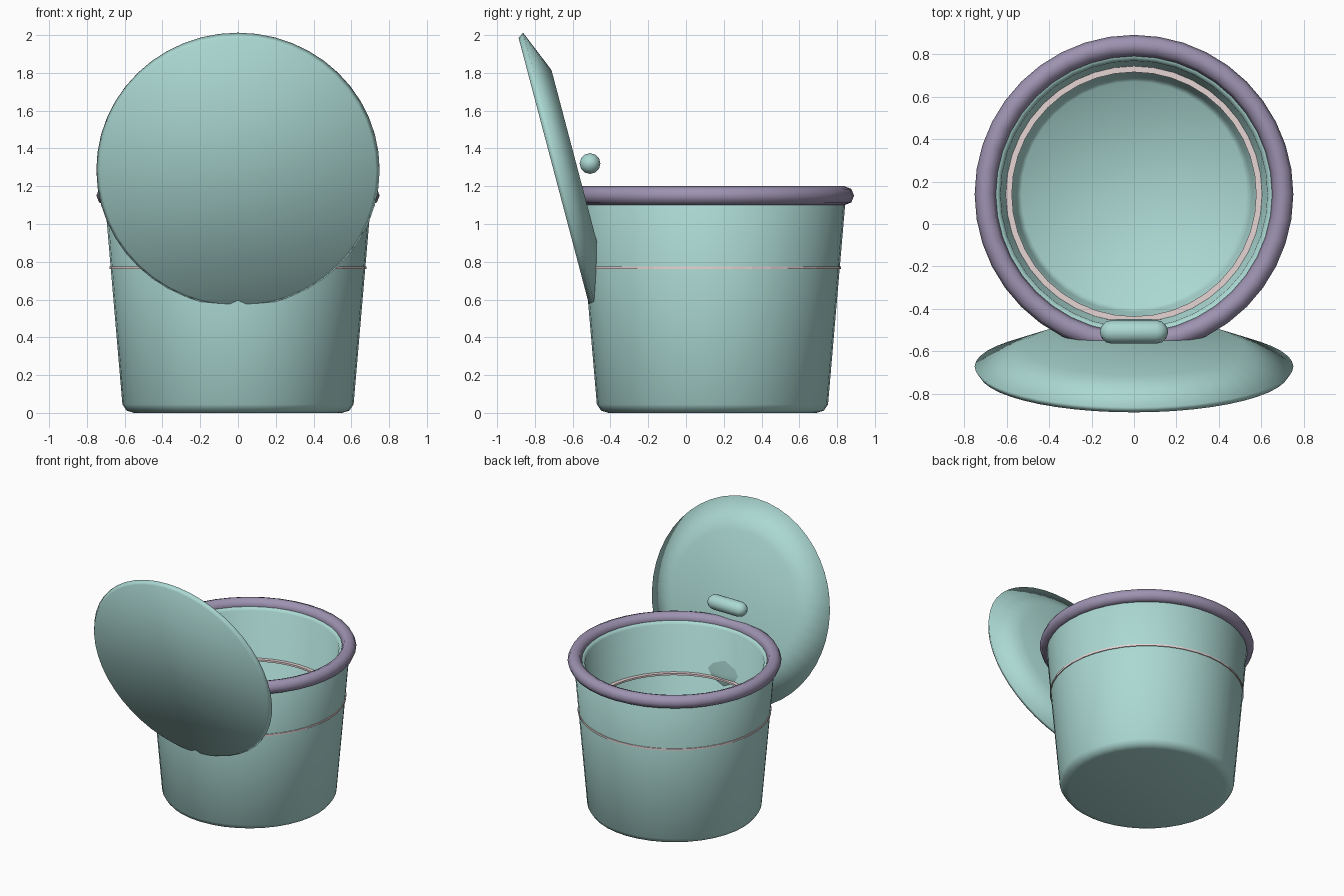
import bpy, bmesh
from math import cos, sin, pi, radians
from mathutils import Matrix, Vector

if "Cube" in bpy.data.objects:
    bpy.data.objects.remove(bpy.data.objects["Cube"], do_unlink=True)


def material(name, rgb):
    m = bpy.data.materials.new(name)
    m.use_nodes = True
    m.diffuse_color = (*rgb, 1)
    m.node_tree.nodes["Principled BSDF"].inputs["Base Color"].default_value = (*rgb, 1)
    return m


TEAL = material("pale teal", (0.41, 0.69, 0.65))
PURPLE = material("dusty purple", (0.34, 0.29, 0.44))
PINK = material("pale pink", (0.80, 0.66, 0.66))


def lathe(name, profile, mat, matrix, segments=40, closed=False, smooth=True):
    """Spin (radius, height) points about z; open profiles get capped ends."""
    bm = bmesh.new()
    rings = [[bm.verts.new((r * cos(2 * pi * i / segments), r * sin(2 * pi * i / segments), h))
              for i in range(segments)] for r, h in profile]
    pairs = list(zip(rings, rings[1:]))
    if closed:
        pairs.append((rings[-1], rings[0]))
    else:
        bm.faces.new(rings[0])
        bm.faces.new(rings[-1])
    for a, b in pairs:
        for i in range(segments):
            j = (i + 1) % segments
            bm.faces.new((a[i], a[j], b[j], b[i]))
    bmesh.ops.recalc_face_normals(bm, faces=bm.faces)
    for f in bm.faces:
        f.smooth = smooth
    mesh = bpy.data.meshes.new(name)
    bm.to_mesh(mesh)
    bm.free()
    mesh.materials.append(mat)
    ob = bpy.data.objects.new(name, mesh)
    ob.matrix_world = matrix
    bpy.context.collection.objects.link(ob)
    return ob


def at(y, z):
    return Matrix.Translation(Vector((0, y, z)))


AXIS_Y = 0.14

# Tapered bucket with a rounded foot, thick wall and inner floor
lathe("bucket", [(0.55, 0), (0.59, 0.012), (0.612, 0.045), (0.705, 1.13), (0.69, 1.15),
                 (0.645, 1.15), (0.628, 1.13), (0.555, 0.10), (0.53, 0.07)],
      TEAL, at(AXIS_Y, 0))

# Rounded rim
rim = [(0.7 + 0.05 * cos(k * pi / 4), 0.05 * sin(k * pi / 4)) for k in range(8)]
lathe("rim", rim, PURPLE, at(AXIS_Y, 1.15), closed=True)

# Thin band running through the wall
lathe("band", [(0.575, -0.007), (0.68, -0.007), (0.68, 0.007), (0.575, 0.007)],
      PINK, at(AXIS_Y, 0.768), closed=True, smooth=False)

# Leaning lid with a bevelled inner face
lean = Matrix.Rotation(radians(-75.2), 4, "X")
lathe("lid", [(0.73, 0), (0.75, 0.03), (0.52, 0.125)], TEAL, at(-0.70, 1.28) @ lean, segments=48)

# Capsule handle lying across the lid
half, r = 0.16, 0.055
arc = [radians(a) for a in (10, 35, 62, 90)]
end = [(r * sin(a), half - r + r * cos(a)) for a in arc]
capsule = [(x, -h) for x, h in end] + end[::-1]
lathe("handle", capsule, TEAL, at(-0.508, 1.32) @ Matrix.Rotation(pi / 2, 4, "Y"), segments=12)
